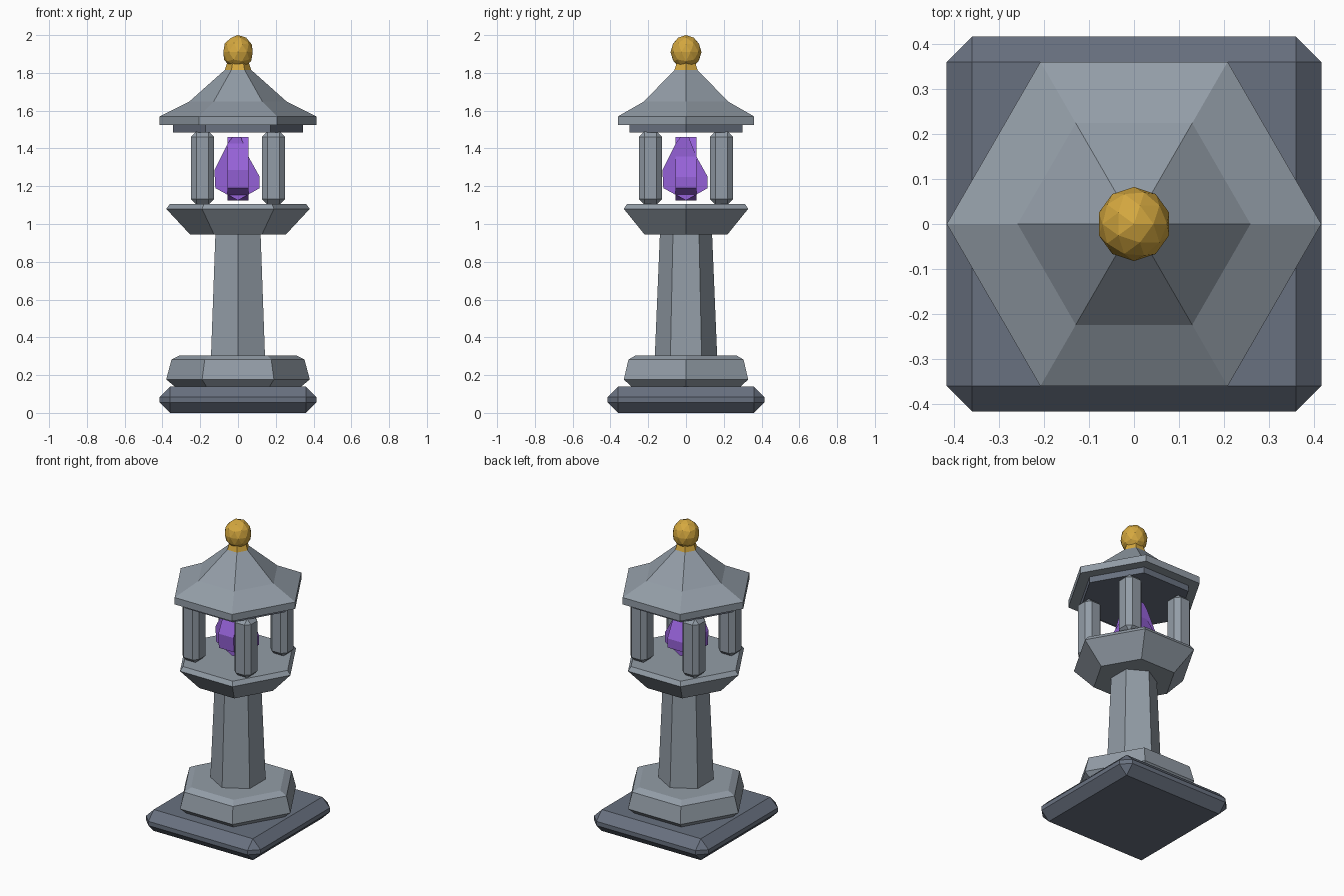
import bpy, bmesh, math
from mathutils import Matrix

if "Cube" in bpy.data.objects:
    bpy.data.objects.remove(bpy.data.objects["Cube"], do_unlink=True)


def material(name, rgb):
    m = bpy.data.materials.new(name)
    m.use_nodes = True
    m.diffuse_color = (*rgb, 1)
    m.node_tree.nodes["Principled BSDF"].inputs["Base Color"].default_value = (*rgb, 1)
    return m


STONE = material("grey stone", (0.29, 0.335, 0.385))
DARK = material("dark blue stone", (0.14, 0.165, 0.215))
GOLD = material("gold", (0.66, 0.39, 0.05))
PURPLE = material("purple flame", (0.30, 0.12, 0.68))


def finish(name, bm, mat):
    bmesh.ops.recalc_face_normals(bm, faces=bm.faces)
    mesh = bpy.data.meshes.new(name)
    bm.to_mesh(mesh)
    bm.free()
    mesh.materials.append(mat)
    ob = bpy.data.objects.new(name, mesh)
    bpy.context.collection.objects.link(ob)
    return ob


def hex_stack(name, profile, mat, turn=0.0):
    """Six-sided solid from (radius, height) pairs, bottom to top."""
    bm = bmesh.new()
    rings = []
    for r, z in profile:
        angles = [turn + i * math.pi / 3 for i in range(6)]
        rings.append([bm.verts.new((r * math.cos(a), r * math.sin(a), z)) for a in angles])
    for low, high in zip(rings, rings[1:]):
        for i in range(6):
            j = (i + 1) % 6
            bm.faces.new((low[i], low[j], high[j], high[i]))
    bm.faces.new(rings[0])
    bm.faces.new(rings[-1])
    return finish(name, bm, mat)


def chamfered_box(name, x, y, half, z0, z1, cut, mat):
    bm = bmesh.new()
    size = Matrix.Diagonal((2 * half, 2 * half, z1 - z0, 1))
    bmesh.ops.create_cube(bm, size=1, matrix=Matrix.Translation((x, y, (z0 + z1) / 2)) @ size)
    bmesh.ops.bevel(bm, geom=bm.edges[:], offset=cut, segments=1, affect='EDGES')
    return finish(name, bm, mat)


def flame_plate(name, outline, half, turn):
    """Extruded flame outline, turned about the vertical axis."""
    bm = bmesh.new()
    face = bm.faces.new([bm.verts.new((u, -half, z)) for u, z in outline])
    out = bmesh.ops.extrude_face_region(bm, geom=[face])
    moved = [v for v in out["geom"] if isinstance(v, bmesh.types.BMVert)]
    bmesh.ops.translate(bm, verts=moved, vec=(0, 2 * half, 0))
    bmesh.ops.rotate(bm, verts=bm.verts, matrix=Matrix.Rotation(turn, 3, 'Z'))
    return finish(name, bm, PURPLE)


# Foot and column
chamfered_box("base_slab", 0, 0, 0.415, 0, 0.14, 0.056, DARK)
hex_stack("plinth", [(0.333, 0.138), (0.38, 0.177), (0.352, 0.282), (0.307, 0.305)], STONE)
hex_stack("column", [(0.165, 0.3), (0.138, 0.95)], STONE, math.pi / 6)
hex_stack("lamp_platform", [(0.254, 0.945), (0.38, 1.08), (0.36, 1.107)], STONE)

# Four posts around the flame
for side, x in (("left", 0.188), ("right", -0.188)):
    for end, y in (("front", -0.188), ("back", 0.188)):
        chamfered_box(f"{end}_{side}_post", x, y, 0.061, 1.103, 1.49, 0.029, STONE)

# Flame made of two crossed plates
flame = [(0, 1.125), (0.115, 1.19), (0.115, 1.25), (0.055, 1.357), (0.015, 1.46),
         (-0.03, 1.46), (-0.055, 1.425), (-0.125, 1.285), (-0.12, 1.19)]
flame_plate("flame_across", flame, 0.055, 0)
flame_plate("flame_deep", flame, 0.0549, math.pi / 2)

# Roof
hex_stack("ceiling_plate", [(0.344, 1.485), (0.344, 1.53)], DARK)
hex_stack("roof", [(0.415, 1.525), (0.415, 1.57), (0.258, 1.648), (0.065, 1.82)], STONE)

# Finial
hex_stack("finial_collar", [(0.072, 1.81), (0.055, 1.86)], GOLD)
ball = bmesh.new()
bmesh.ops.create_icosphere(ball, subdivisions=2, radius=0.082,
                           matrix=Matrix.Translation((0, 0, 1.91)) @ Matrix.Diagonal((1, 1, 1.1, 1)))
finish("finial_ball", ball, GOLD)
